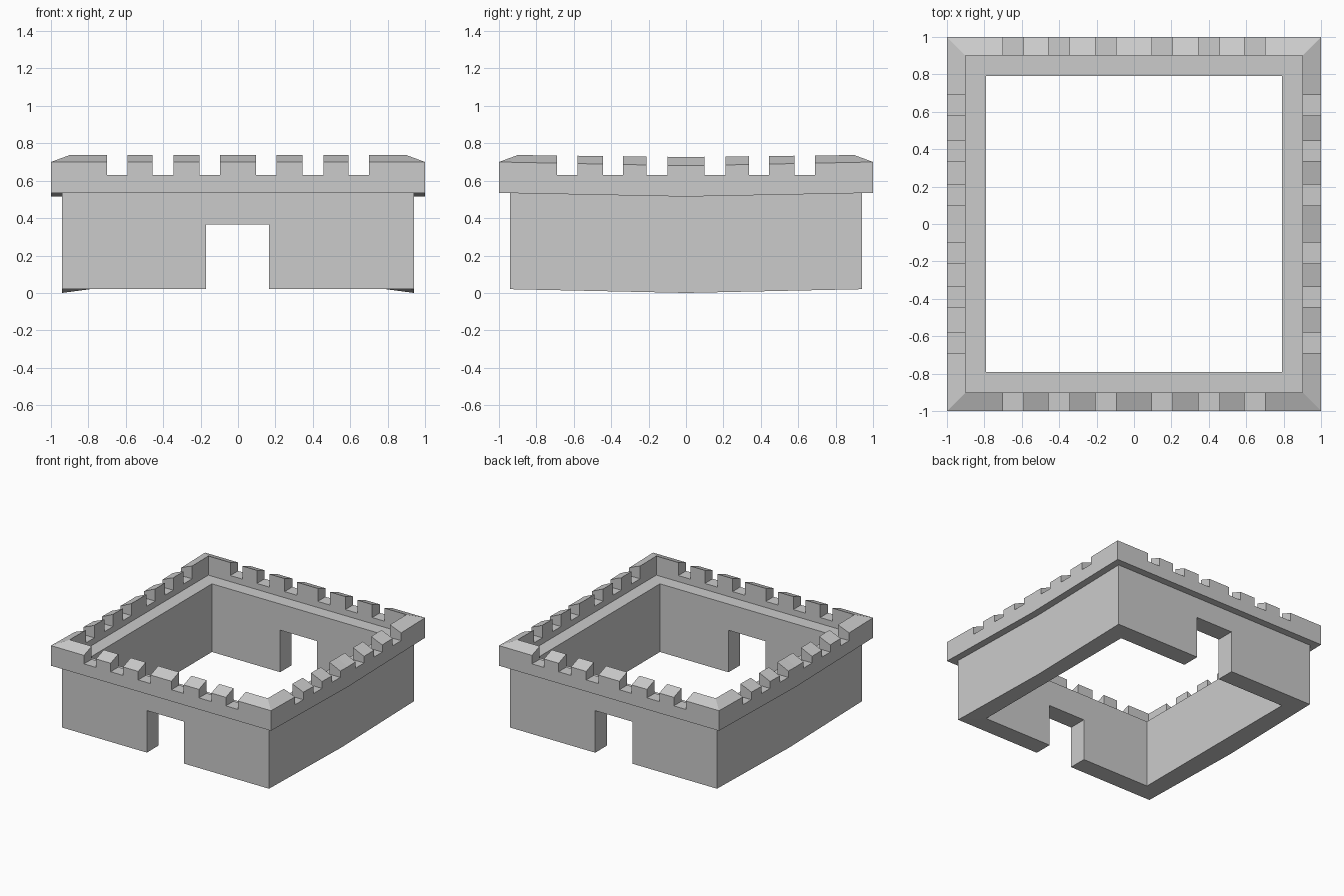
import bpy, bmesh

if "Cube" in bpy.data.objects:
    bpy.data.objects.remove(bpy.data.objects["Cube"])

# Cross-section of the wall and parapet: (distance from centre, z, sag at mid-side)
PROFILE = [(0.79, 0.02, 0), (0.94, 0.02, 0.02), (0.94, 0.535, 0.02), (1.0, 0.535, 0.02),
           (1.0, 0.70, 0.02), (0.90, 0.737, 0.01), (0.90, 0.58, 0), (0.79, 0.58, 0)]
# Square path; the left and right sides have a slightly sagging midpoint
STATIONS = [(-1, -1), (1, -1), (1, 0), (1, 1), (-1, 1), (-1, 0)]


def finish(bm, name):
    bmesh.ops.recalc_face_normals(bm, faces=bm.faces)
    mesh = bpy.data.meshes.new(name)
    bm.to_mesh(mesh)
    bm.free()
    obj = bpy.data.objects.new(name, mesh)
    bpy.context.collection.objects.link(obj)
    return obj


def boxes(name, extents):
    bm = bmesh.new()
    for lo, hi in extents:
        verts = bmesh.ops.create_cube(bm, size=1)["verts"]
        for v in verts:
            v.co = [(a + b) / 2 + c * (b - a) for a, b, c in zip(lo, hi, v.co)]
    obj = finish(bm, name)
    obj.hide_render = True
    return obj


# Wall ring with overhanging parapet
bm = bmesh.new()
rings = [[bm.verts.new((sx * r, sy * r, z - (sag if sy == 0 else 0))) for r, z, sag in PROFILE]
         for sx, sy in STATIONS]
n = len(PROFILE)
for i, ring in enumerate(rings):
    nxt = rings[(i + 1) % len(rings)]
    for j in range(n):
        k = (j + 1) % n
        bm.faces.new((ring[j], nxt[j], nxt[k], ring[k]))
tower = finish(bm, "battlement_wall")

# Crenel gaps front/back plus the doorway, then crenel gaps left/right
FRONT_GAPS = [(0.095, 0.207), (0.345, 0.458), (0.59, 0.70)]
SIDE_GAPS = [(0.10, 0.21), (0.337, 0.445), (0.58, 0.69)]


def mirrored(gaps):
    return gaps + [(-b, -a) for a, b in gaps]


cut_front = boxes("front_cutter",
                  [((a, -1.2, 0.63), (b, 1.2, 1)) for a, b in mirrored(FRONT_GAPS)]
                  + [((-0.17, -1.2, -0.2), (0.167, 1.2, 0.365))])
cut_side = boxes("side_cutter",
                 [((-1.2, a, 0.63), (1.2, b, 1)) for a, b in mirrored(SIDE_GAPS)])

# Carve and bake the gaps
for cutter in (cut_front, cut_side):
    mod = tower.modifiers.new(cutter.name, "BOOLEAN")
    mod.operation = "DIFFERENCE"
    mod.solver = "EXACT"
    mod.object = cutter
bpy.context.view_layer.objects.active = tower
tower.select_set(True)
for mod in list(tower.modifiers):
    bpy.ops.object.modifier_apply(modifier=mod.name)
for cutter in (cut_front, cut_side):
    bpy.data.objects.remove(cutter)
